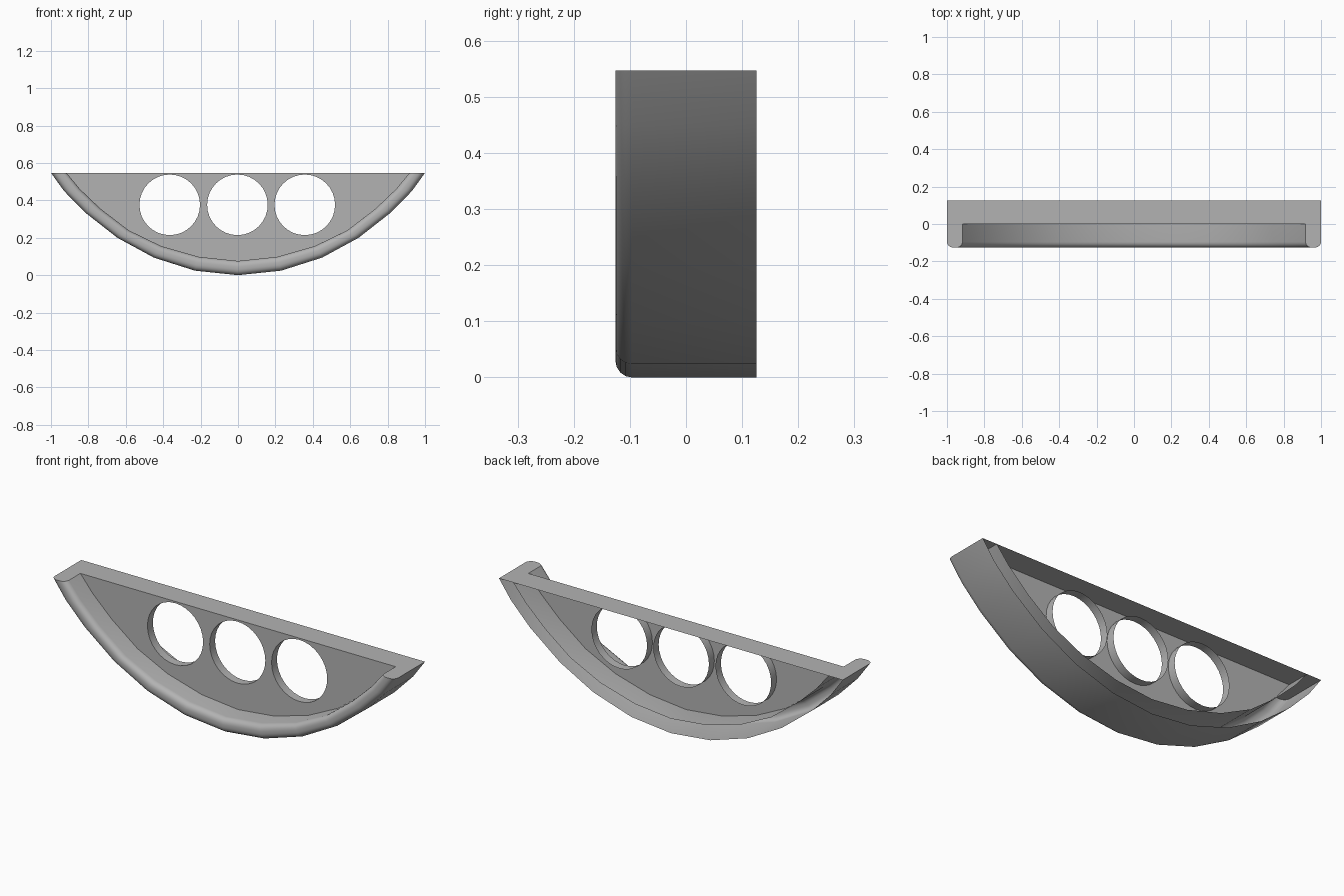
import bpy, bmesh, math

if "Cube" in bpy.data.objects:
    bpy.data.objects.remove(bpy.data.objects["Cube"])

TOP, BACK, FRONT = 0.547, 0.126, -0.126
HOLE_X, HOLE_Z, HOLE_R = (-0.365, -0.003, 0.357), 0.376, 0.162
TUBE = 0.045

grey = bpy.data.materials.new("dark_grey")
grey.diffuse_color = (0.45, 0.45, 0.45, 1)
grey.use_nodes = True
grey.node_tree.nodes["Principled BSDF"].inputs["Base Color"].default_value = grey.diffuse_color

# right half of the outer and inner arcs (x, z), bottom to top
OUTER = [(0, 0), (0.23, 0.024), (0.45, 0.094), (0.645, 0.2), (0.82, 0.337), (0.93, 0.45), (1, TOP)]
INNER = [(0, 0.076), (0.21, 0.098), (0.41, 0.155), (0.585, 0.24), (0.735, 0.355), (0.845, 0.46), (0.917, TOP)]


def mirrored(half):
    return [(-x, z) for x, z in reversed(half[1:])] + half


def finish(name, bm, smooth=True):
    bmesh.ops.recalc_face_normals(bm, faces=bm.faces)
    mesh = bpy.data.meshes.new(name)
    bm.to_mesh(mesh)
    bm.free()
    mesh.materials.append(grey)
    obj = bpy.data.objects.new(name, mesh)
    bpy.context.collection.objects.link(obj)
    if smooth:
        bpy.ops.object.select_all(action='DESELECT')
        obj.select_set(True)
        bpy.context.view_layer.objects.active = obj
        bpy.ops.object.shade_smooth_by_angle(angle=math.radians(35))
    return obj


def circle(cx, y):
    return [(cx + HOLE_R * math.cos(a), y, HOLE_Z + HOLE_R * math.sin(a))
            for a in (2 * math.pi * i / 32 for i in range(32))]


# curved rim: a U-shaped sheet, rounded at the front and open at the back, swept along the arc
section = [(0, BACK)]
for i in range(5):
    a = math.pi / 2 * i / 4
    section.append((0.4 * (1 - math.cos(a)), FRONT + 0.03 * (1 - math.sin(a))))
section += [(1 - t, y) for t, y in reversed(section)]
bm = bmesh.new()
rings = []
for (xo, zo), (xi, zi) in zip(mirrored(OUTER), mirrored(INNER)):
    rings.append([bm.verts.new((xo + (xi - xo) * t, y, zo + (zi - zo) * t)) for t, y in section])
for r, s in zip(rings, rings[1:]):
    for i in range(len(section) - 1):
        bm.faces.new((r[i], r[i + 1], s[i + 1], s[i]))
bm.faces.new(rings[0])
bm.faces.new(rings[-1])
finish("curved_rim", bm)

# thin upright panel with three round openings
bm = bmesh.new()
loops = [[(x, 0, z) for x, z in mirrored(INNER)]] + [circle(cx, 0) for cx in HOLE_X]
edges = []
for loop in loops:
    vs = [bm.verts.new(p) for p in loop]
    edges += [bm.edges.new((vs[i - 1], vs[i])) for i in range(len(vs))]
bmesh.ops.triangle_fill(bm, edges=edges, use_beauty=True, normal=(0, -1, 0))
finish("front_panel", bm, smooth=False)

# short sleeves behind the openings
for k, cx in enumerate(HOLE_X):
    bm = bmesh.new()
    a = [bm.verts.new(p) for p in circle(cx, 0)]
    b = [bm.verts.new(p) for p in circle(cx, TUBE)]
    for i in range(32):
        bm.faces.new((a[i - 1], a[i], b[i], b[i - 1]))
    finish(f"hole_sleeve_{k + 1}", bm)

# flat top sheet running back from the panel
bm = bmesh.new()
w = INNER[-1][0]
bm.faces.new([bm.verts.new(p) for p in ((-w, 0, TOP), (w, 0, TOP), (w, BACK, TOP), (-w, BACK, TOP))])
finish("top_sheet", bm, smooth=False)
